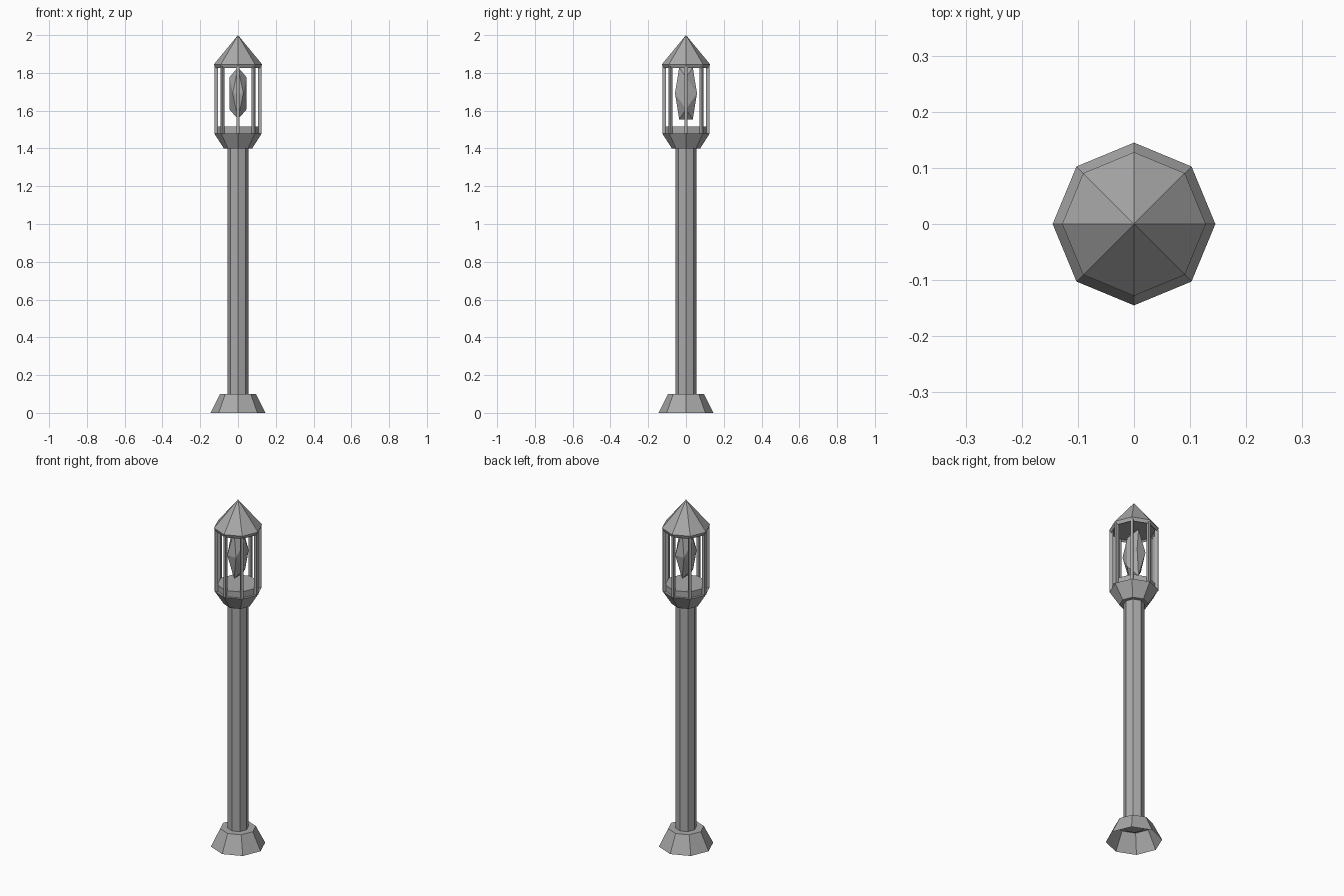
import bpy, bmesh
from math import cos, sin, pi
from mathutils import Matrix

if "Cube" in bpy.data.objects:
    bpy.data.objects.remove(bpy.data.objects["Cube"])

stone = bpy.data.materials.new("grey_stone")
stone.use_nodes = True
stone.diffuse_color = (0.4, 0.4, 0.4, 1)
stone.node_tree.nodes["Principled BSDF"].inputs["Base Color"].default_value = (0.4, 0.4, 0.4, 1)

SIDES = 8


def add_object(name, bm):
    bmesh.ops.recalc_face_normals(bm, faces=bm.faces)
    mesh = bpy.data.meshes.new(name)
    bm.to_mesh(mesh)
    bm.free()
    mesh.materials.append(stone)
    obj = bpy.data.objects.new(name, mesh)
    bpy.context.collection.objects.link(obj)
    return obj


def lathe(name, profile):
    """Turn a (radius, height) profile into a flat-sided solid; radius 0 is a point."""
    bm = bmesh.new()
    rings = []
    for r, z in profile:
        count = SIDES if r else 1
        rings.append([bm.verts.new((r * cos(2 * pi * i / SIDES), r * sin(2 * pi * i / SIDES), z))
                      for i in range(count)])
    for low, high in zip(rings, rings[1:]):
        for i in range(SIDES):
            j = (i + 1) % SIDES
            corners = [low[i % len(low)], low[j % len(low)],
                       high[j % len(high)], high[i % len(high)]]
            bm.faces.new(list(dict.fromkeys(corners)))
    return add_object(name, bm)


# Flared foot, open underneath, and the tall post
lathe("foot", [(0.145, 0), (0.095, 0.1), (0.05, 0.1)])
lathe("post", [(0, 0.08), (0.055, 0.08), (0.055, 1.41), (0, 1.41)])

# Lantern tray with a raised floor
lathe("lantern_tray", [(0, 1.4), (0.075, 1.4), (0.126, 1.48),
                       (0.112, 1.48), (0.112, 1.515), (0, 1.515)])

# Pointed roof with a thin eave
lathe("roof", [(0, 1.835), (0.11, 1.835), (0.12, 1.826), (0.128, 1.845), (0, 2)])

# Upright bars, one at each corner
bars = bmesh.new()
for i in range(SIDES):
    place = (Matrix.Rotation(2 * pi * i / SIDES, 4, "Z")
             @ Matrix.Translation((0.116, 0, 1.657))
             @ Matrix.Diagonal((0.018, 0.014, 0.356, 1)))
    bmesh.ops.create_cube(bars, size=1, matrix=place)
add_object("lantern_bars", bars)

# Faceted crystal: a stretched twenty-sided solid
crystal = bmesh.new()
g = (1 + 5 ** 0.5) / 2
for a in (-1, 1):
    for b in (-g, g):
        for point in ((0, a, b), (a, b, 0), (b, 0, a)):
            crystal.verts.new(point)
bmesh.ops.convex_hull(crystal, input=crystal.verts)
bmesh.ops.transform(crystal, verts=crystal.verts,
                    matrix=Matrix.Translation((0, 0, 1.692)) @ Matrix.Diagonal((0.028, 0.036, 0.085, 1)))
add_object("crystal", crystal)
